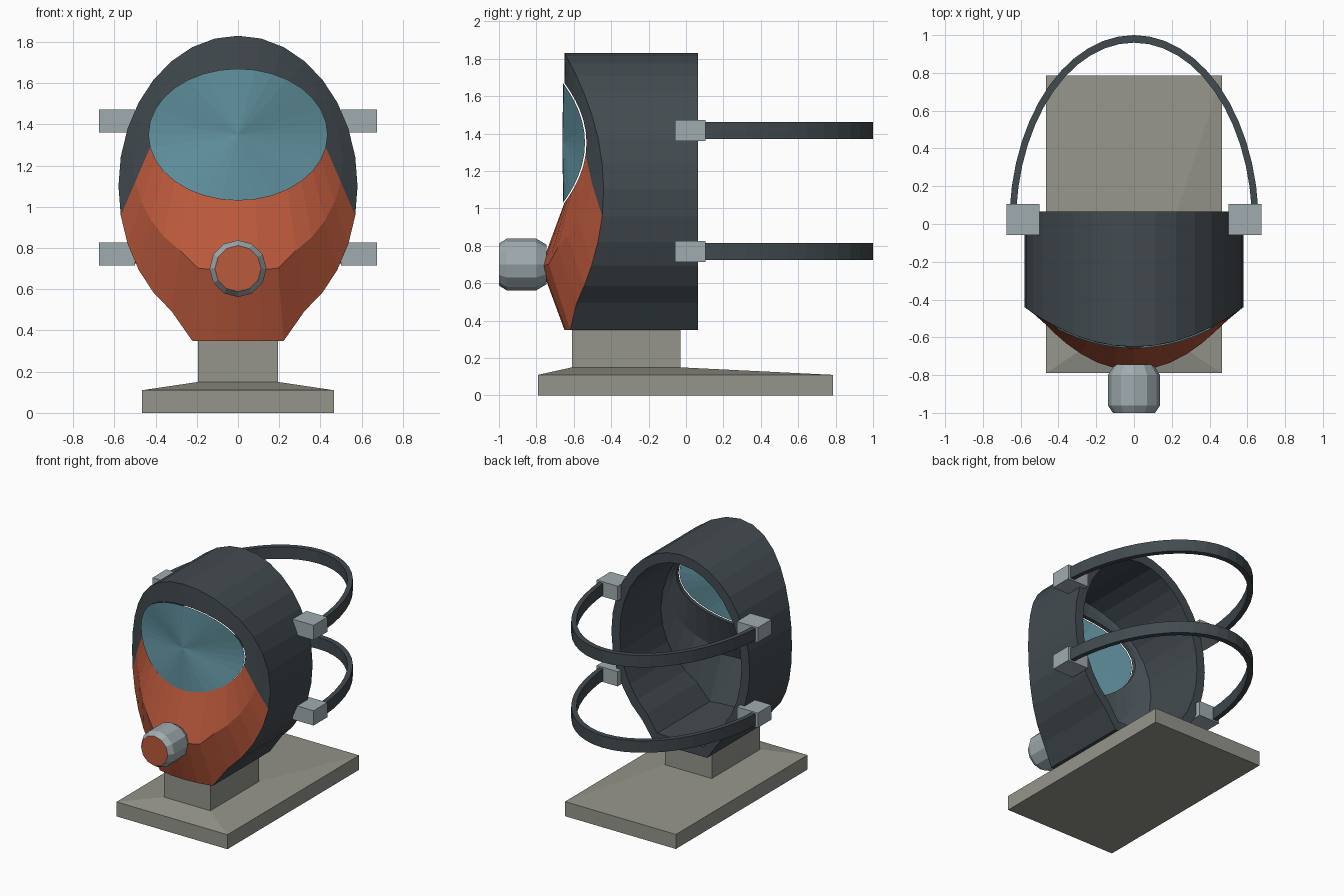
import bpy
from math import sin, cos, pi

if "Cube" in bpy.data.objects:
    bpy.data.objects.remove(bpy.data.objects["Cube"])


def material(name, rgb):
    m = bpy.data.materials.new(name)
    m.diffuse_color = (*rgb, 1)
    m.use_nodes = True
    m.node_tree.nodes["Principled BSDF"].inputs["Base Color"].default_value = m.diffuse_color
    return m


DARK = material("dark_rubber", (0.055, 0.07, 0.08))
ORANGE = material("orange_panel", (0.5, 0.1, 0.045))
GLASS = material("visor_glass", (0.12, 0.29, 0.35))
METAL = material("light_metal", (0.35, 0.41, 0.43))
STONE = material("stand_grey", (0.3, 0.3, 0.26))


def make(name, verts, faces, mats, ids=None):
    me = bpy.data.meshes.new(name)
    me.from_pydata(verts, [], faces)
    for m in mats:
        me.materials.append(m)
    if ids:
        me.polygons.foreach_set("material_index", ids)
    ob = bpy.data.objects.new(name, me)
    bpy.context.collection.objects.link(ob)
    return ob


def loft(name, rings, mats, closed=False, paint=None):
    """Skin a list of equal rings; cap the ends, or close them into a tube."""
    n, r = len(rings[0]), len(rings)
    verts = [v for ring in rings for v in ring]
    faces, ids = [], []
    for i in range(r if closed else r - 1):
        for k in range(n):
            a, b, j = i * n, ((i + 1) % r) * n, (k + 1) % n
            faces.append((a + k, a + j, b + j, b + k))
            ids.append(paint(i, k) if paint else 0)
    if not closed:
        faces += [tuple(range(n))[::-1], tuple(range((r - 1) * n, r * n))]
        ids += [paint(-1, 0) if paint else 0, 0]
    return make(name, verts, faces, mats, ids)


# Face outline and visor edge share the same angular steps
N = 32
ANG = [2 * pi * k / N for k in range(N)]


def curve_y(x):
    return -0.65 + 0.21 * (x / 0.58) ** 2


outline = [(0.58 * cos(a), 0.35 if sin(a) < -0.9 else 1.1 + 0.73 * sin(a)) for a in ANG]
visor = [(0.435 * cos(a), 1.35 + 0.32 * sin(a)) for a in ANG]
inner = [(x * 0.88, 1.1 + (z - 1.1) * 0.9) for x, z in outline]


def front(pts, dy=0.0):
    return [(x, curve_y(x) + dy, z) for x, z in pts]


def ridge(outer, dy=0.0):
    ring = []
    for a, (x, z), (u, w) in zip(ANG, outer, visor):
        x, z = (x + u) / 2, (z + w) / 2
        bulge = 0.125 * sin(a) ** 2 if sin(a) < 0 else 0
        ring.append((x, curve_y(x) - bulge + dy, z))
    return ring


# Hollow mask shell, orange on the lower front panels
rings = [front(visor), ridge(outline), front(outline),
         [(x, 0.065, z) for x, z in outline], [(x, 0.065, z) for x, z in inner],
         front(inner, 0.06), ridge(inner, 0.05), front(visor, 0.03)]
loft("mask_shell", rings, [DARK, ORANGE], True,
     lambda i, k: 1 if i < 2 and N // 2 + 1 <= k < N - 1 else 0)

# Curved visor as a fan around its centre
make("visor", front(visor, -0.008) + [(0, -0.66, 1.35)],
     [(k, (k + 1) % N, N) for k in range(N)], [GLASS])

# Breathing canister with an orange front cap
profile = [(-1.0, 0.112), (-0.96, 0.138), (-0.8, 0.138), (-0.745, 0.105)]
loft("filter_canister",
     [[(r * cos(2 * pi * k / 12), y, 0.7 + r * sin(2 * pi * k / 12)) for k in range(12)]
      for y, r in profile], [METAL, ORANGE], False, lambda i, k: 1 if i < 0 else 0)


def rect(x, y0, y1, z):
    return [(-x, y0, z), (x, y0, z), (x, y1, z), (-x, y1, z)]


# Head straps and their side buckles
for label, z in (("lower", 0.77), ("upper", 1.417)):
    sections = []
    for k in range(25):
        t = 0.08 + (pi - 0.16) * k / 24
        c, s = cos(t), sin(t)
        sections.append([(rx * c, ry * s, z + h) for rx, ry, h in
                         ((0.66, 1.0, -0.045), (0.66, 1.0, 0.045),
                          (0.625, 0.96, 0.045), (0.625, 0.96, -0.045))])
    loft(label + "_strap", sections, [DARK])
    for side, sx in (("left", -1), ("right", 1)):
        bpy.ops.mesh.primitive_cube_add(size=1, location=(sx * 0.5875, 0.023, z))
        ob = bpy.context.object
        ob.name = f"{label}_{side}_buckle"
        ob.scale = (0.175, 0.164, 0.112)
        ob.data.materials.append(METAL)

# Display stand: plate, sloped top and post
loft("stand", [rect(0.465, -0.79, 0.785, 0), rect(0.465, -0.79, 0.785, 0.11),
               rect(0.195, -0.61, -0.03, 0.15), rect(0.195, -0.61, -0.03, 0.36)], [STONE])

# Consistent outward normals
import bmesh
for ob in bpy.data.objects:
    if ob.name == "visor":
        continue
    bm = bmesh.new()
    bm.from_mesh(ob.data)
    bmesh.ops.recalc_face_normals(bm, faces=bm.faces)
    bm.to_mesh(ob.data)
    bm.free()
